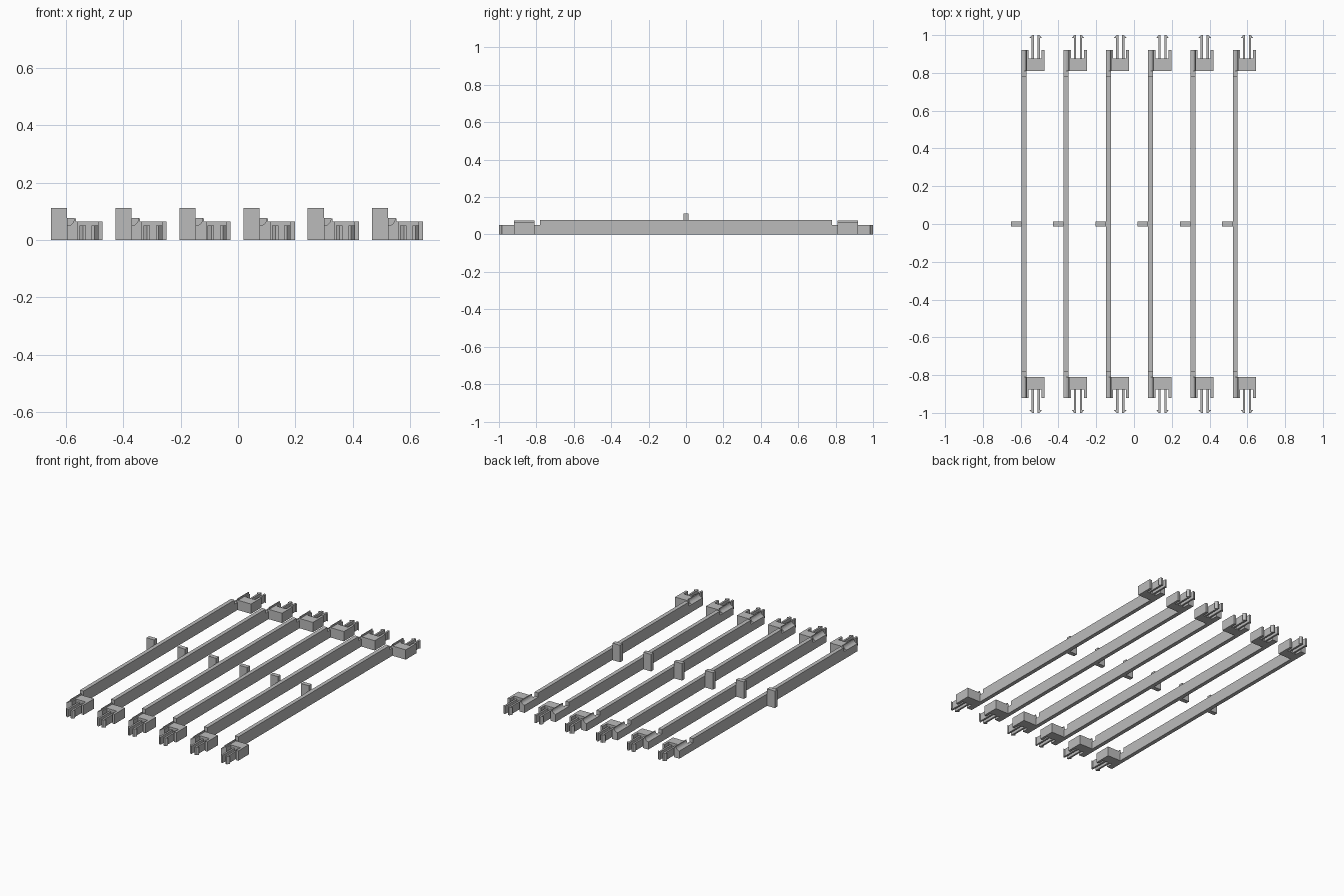
import bpy, bmesh, math

cube = bpy.data.objects.get("Cube")
if cube:
    bpy.data.objects.remove(cube, do_unlink=True)

grey = bpy.data.materials.new("plain grey")
grey.use_nodes = True
colour = (0.5, 0.5, 0.5, 1)
grey.diffuse_color = colour
grey.node_tree.nodes["Principled BSDF"].inputs["Base Color"].default_value = colour

PITCH, COUNT = 0.2238, 6
START = -0.652
NECK_Z, BAR_Z, BLOCK_Z = 0.05, 0.077, 0.064
BLOCK_Y, SLOT_Y, WALL_Y = 0.81, 0.875, 0.92


def prism(bm, points, to_vec, low, high):
    """Extrude a 2D outline between two levels."""
    ends = [[bm.verts.new(to_vec(a, b, level)) for a, b in points] for level in (low, high)]
    bm.faces.new(ends[0])
    bm.faces.new(ends[1][::-1])
    for i in range(len(points)):
        j = (i + 1) % len(points)
        bm.faces.new((ends[0][i], ends[1][i], ends[1][j], ends[0][j]))


def make(name, outlines):
    """Build one object from (points, axis, low, high) prisms."""
    axes = {"x": lambda a, b, c: (c, a, b),
            "y": lambda a, b, c: (a, c, b),
            "z": lambda a, b, c: (a, b, c)}
    bm = bmesh.new()
    for points, axis, low, high in outlines:
        prism(bm, points, axes[axis], low, high)
    bmesh.ops.recalc_face_normals(bm, faces=bm.faces)
    mesh = bpy.data.meshes.new(name)
    bm.to_mesh(mesh)
    bm.free()
    mesh.materials.append(grey)
    obj = bpy.data.objects.new(name, mesh)
    bpy.context.collection.objects.link(obj)
    return obj


def mirrored(points, sign):
    return [(x, y * sign) for x, y in points]


# Outlines relative to the outer face of the bar
bar_side = [(-WALL_Y + 0.1, 0), (0.82, 0), (0.82, NECK_Z), (0.78, NECK_Z),
            (0.78, BAR_Z), (-0.78, BAR_Z), (-0.78, NECK_Z), (-0.82, NECK_Z)]

# Connector wall with a concave groove along its top edge
groove = [(0.025 * math.sin(math.radians(t)), 0.075 - 0.025 * math.cos(math.radians(t)))
          for t in range(0, 91, 15)]
wall_section = [(0, 0)] + groove + [(0.030, 0.075), (0.030, BLOCK_Z), (0.038, BLOCK_Z), (0.038, 0)]

# Block with an open slot for the fork
block_plan = [(0.038, BLOCK_Y), (0.123, BLOCK_Y), (0.123, WALL_Y), (0.107, WALL_Y),
              (0.107, SLOT_Y), (0.038, SLOT_Y)]

# Prong with an outward hook, mirrored about the fork centre
FORK_X = 0.0755
prong = [(0.010, SLOT_Y), (0.010, 1.0), (0.020, 1.0), (0.033, 0.985),
         (0.022, 0.985), (0.022, SLOT_Y)]

for i in range(COUNT):
    x0 = START + i * PITCH + 0.056
    n = i + 1
    parts = [
        make(f"long_bar_{n}", [(bar_side, "x", 0, 0.026)]),
        make(f"centre_tab_{n}", [([(-0.056, -0.014), (0, -0.014), (0, 0.014), (-0.056, 0.014)],
                                  "z", 0, 0.111)]),
    ]
    for end, sign in (("front", -1), ("back", 1)):
        parts.append(make(f"{end}_connector_{n}", [
            (wall_section, "y", sign * BLOCK_Y, sign * WALL_Y),
            (mirrored(block_plan, sign), "z", 0, BLOCK_Z)]))
        parts.append(make(f"{end}_fork_{n}", [
            ([(FORK_X + side * x, y) for x, y in mirrored(prong, sign)], "z", 0, NECK_Z)
            for side in (-1, 1)]))
    for part in parts:
        part.location.x = x0
